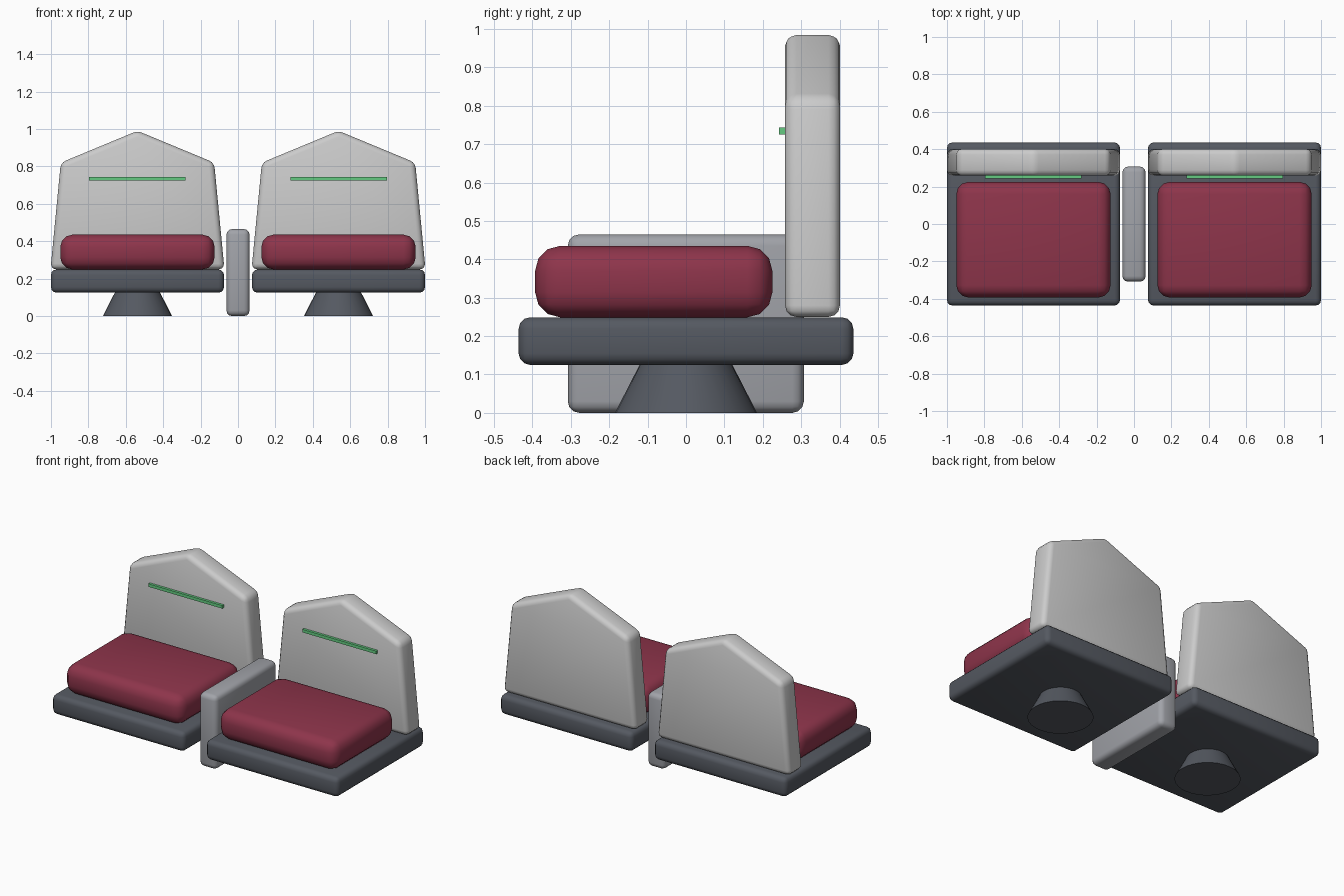
import bpy, bmesh, math

if "Cube" in bpy.data.objects:
    bpy.data.objects.remove(bpy.data.objects["Cube"])


def material(name, rgb):
    m = bpy.data.materials.new(name)
    m.diffuse_color = (*rgb, 1)
    m.use_nodes = True
    m.node_tree.nodes["Principled BSDF"].inputs["Base Color"].default_value = m.diffuse_color
    return m


RED = material("red_fabric", (0.27, 0.035, 0.07))
DARK = material("dark_base", (0.09, 0.1, 0.12))
LIGHT = material("light_shell", (0.62, 0.62, 0.65))
MID = material("mid_grey", (0.36, 0.37, 0.4))
GREEN = material("green_trim", (0.13, 0.6, 0.22))


def finish(name, bm, mat, bevel=0, segments=3):
    bmesh.ops.recalc_face_normals(bm, faces=bm.faces)
    if bevel:
        bmesh.ops.bevel(bm, geom=bm.edges[:], offset=bevel, segments=segments,
                        profile=0.5, affect='EDGES', clamp_overlap=True)
    me = bpy.data.meshes.new(name)
    bm.to_mesh(me)
    bm.free()
    ob = bpy.data.objects.new(name, me)
    bpy.context.collection.objects.link(ob)
    me.materials.append(mat)
    bpy.ops.object.select_all(action='DESELECT')
    ob.select_set(True)
    bpy.context.view_layer.objects.active = ob
    bpy.ops.object.shade_smooth_by_angle(angle=math.radians(35))
    return ob


def box(name, x, y, z, mat, bevel=0, segments=3):
    bm = bmesh.new()
    bmesh.ops.create_cube(bm, size=1)
    for v in bm.verts:
        for i, (lo, hi) in enumerate((x, y, z)):
            v.co[i] = lo if v.co[i] < 0 else hi
    return finish(name, bm, mat, bevel, segments)


def extruded(name, profile, y0, y1, mat, bevel):
    bm = bmesh.new()
    face = bm.faces.new([bm.verts.new((x, y0, z)) for x, z in profile])
    ext = bmesh.ops.extrude_face_region(bm, geom=[face])
    for v in ext["geom"]:
        if isinstance(v, bmesh.types.BMVert):
            v.co.y = y1
    return finish(name, bm, mat, bevel)


for side, cx in (("left", -0.5375), ("right", 0.5375)):
    # flared pedestal foot, smooth all round
    bm = bmesh.new()
    bmesh.ops.create_cone(bm, cap_ends=True, segments=32, radius1=0.185,
                          radius2=0.12, depth=0.127)
    bmesh.ops.translate(bm, verts=bm.verts, vec=(cx, 0, 0.0635))
    foot = finish(side + "_pedestal", bm, DARK)
    bpy.ops.object.shade_smooth()

    # base slab and cushion
    box(side + "_seat_base", (cx - 0.4625, cx + 0.4625), (-0.436, 0.436),
        (0.125, 0.249), DARK, 0.03)
    box(side + "_seat_cushion", (cx - 0.4125, cx + 0.4125), (-0.393, 0.225),
        (0.249, 0.435), RED, 0.065)

    # tapered backrest with gabled top
    shape = [(-0.465, 0.25), (0.465, 0.25), (0.41, 0.82), (0, 0.99), (-0.41, 0.82)]
    extruded(side + "_backrest", [(cx + x, z) for x, z in shape],
             0.258, 0.401, LIGHT, 0.03)

    # trim strip on the backrest
    box(side + "_trim_strip", (cx - 0.258, cx + 0.258), (0.242, 0.262),
        (0.725, 0.744), GREEN)

# central armrest divider
box("centre_armrest", (-0.062, 0.062), (-0.308, 0.307), (0, 0.465), MID, 0.03)
